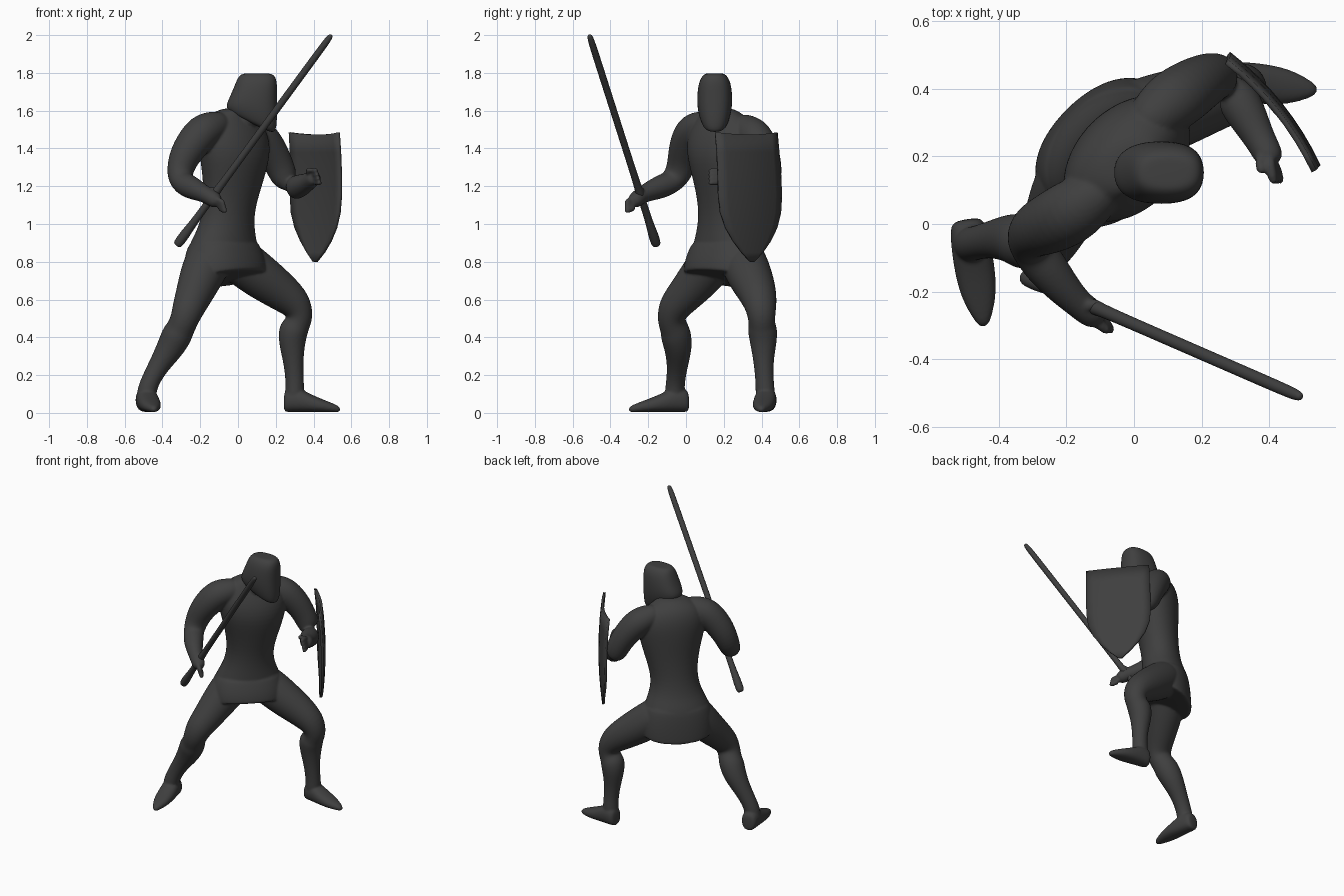
import bpy, bmesh, math
from mathutils import Vector as V

mat = bpy.data.materials.new("dark grey")
mat.diffuse_color = (0.05, 0.05, 0.05, 1)
S = V((0.707, 0.707, 0))      # body's left
F = V((0.707, -0.707, 0))     # body's front
X, Y, Z = V((1, 0, 0)), V((0, 1, 0)), V((0, 0, 1))


def finish(name, bm, sub=2):
    bmesh.ops.recalc_face_normals(bm, faces=bm.faces)
    me = bpy.data.meshes.new(name)
    bm.to_mesh(me)
    bm.free()
    ob = bpy.data.objects.new(name, me)
    bpy.context.collection.objects.link(ob)
    me.materials.append(mat)
    for p in me.polygons:
        p.use_smooth = True
    if sub:
        m = ob.modifiers.new("smooth", 'SUBSURF')
        m.levels = m.render_levels = sub
    return ob


def loft(name, rings, n=12, power=1.0, sub=2):
    """Skin rings given as (centre, axis u, axis v); power < 1 is boxier."""
    bm = bmesh.new()
    loops = []
    for c, u, v in rings:
        loop = []
        for i in range(n):
            a = 2 * math.pi * i / n
            co, si = math.cos(a), math.sin(a)
            co = math.copysign(abs(co) ** power, co)
            si = math.copysign(abs(si) ** power, si)
            loop.append(bm.verts.new(c + u * co + v * si))
        loops.append(loop)
    for a, b in zip(loops, loops[1:]):
        for i in range(n):
            j = (i + 1) % n
            bm.faces.new((a[i], a[j], b[j], b[i]))
    bm.faces.new(loops[0])
    bm.faces.new(loops[-1])
    return finish(name, bm, sub)


def tube(name, pts, n=12):
    """Round limb through points (x, y, z, radius)."""
    cs = [V(p[:3]) for p in pts]
    rings = []
    for i, p in enumerate(pts):
        t = (cs[min(i + 1, len(cs) - 1)] - cs[max(i - 1, 0)]).normalized()
        ref = Y if abs(t.y) < 0.8 else Z
        u = t.cross(ref).normalized()
        rings.append((cs[i], u * p[3] * 1.03, t.cross(u) * p[3] * 1.03))
    return loft(name, rings, n)


parts = []   # fused into one body skin below

# Torso: z, centre x, centre y, half width, half depth
body = [(0.80, -.085, .22, .22, .155), (0.88, -.08, .22, .22, .157), (0.96, -.065, .21, .175, .135),
        (1.07, -.05, .205, .15, .125), (1.22, -.025, .2, .18, .14), (1.36, -.015, .19, .22, .16),
        (1.47, -.025, .195, .23, .148), (1.55, -.035, .195, .185, .115), (1.59, -.03, .185, .12, .085),
        (1.615, -.01, .18, .07, .065)]
parts.append(loft("body", [(V((x, y, z)), S * a, F * b) for z, x, y, a, b in body], 16))

# Short skirt, flaring over the thighs and lower at the back
parts.append(loft("skirt", [(V((-.075, .22, .93)), S * .185, F * .14),
                            (V((-.077, .217, .87)), S * .225, F * .163 + Z * .01),
                            (V((-.072, .212, .78)), S * .25, F * .182 + Z * .035),
                            (V((-.07, .21, .713)), S * .25, F * .188 + Z * .05),
                            (V((-.07, .21, .705)), S * .245, F * .184 + Z * .05)], 16, 0.9))

# Neck and helmet, face turned to +x
parts.append(tube("neck", [(-.01, .18, 1.5, .08), (.04, .165, 1.56, .07), (.07, .155, 1.60, .065)]))
head = [(1.53, .075, .10, .05, -.05), (1.545, .073, .133, .074, -.058), (1.61, .073, .137, .094, -.025),
        (1.68, .083, .125, .095, 0), (1.745, .097, .112, .087, 0), (1.78, .1, .1, .07, 0),
        (1.795, .1, .08, .052, 0), (1.798, .1, .05, .035, 0)]
loft("helmet", [(V((x, .152, z)), X * a + Z * t, Y * b) for z, x, a, b, t in head], 16, 0.8)

# Sword arm
parts.append(tube("right_arm", [
    (-.06, .13, 1.54, .055), (-.12, .08, 1.52, .083), (-.185, .035, 1.495, .098),
    (-.25, .0, 1.415, .092), (-.298, -.02, 1.33, .08), (-.312, -.05, 1.24, .07),
    (-.275, -.11, 1.205, .068), (-.21, -.19, 1.175, .053), (-.16, -.24, 1.15, .042),
    (-.125, -.265, 1.13, .045), (-.10, -.285, 1.105, .03)]))
# Shield arm
parts.append(tube("left_arm", [
    (.01, .27, 1.535, .055), (.06, .32, 1.505, .08), (.115, .365, 1.47, .095),
    (.175, .405, 1.395, .088), (.225, .435, 1.30, .076), (.262, .437, 1.205, .07),
    (.29, .40, 1.185, .07), (.335, .32, 1.205, .06), (.375, .245, 1.225, .045),
    (.40, .20, 1.245, .045), (.41, .175, 1.25, .03)]))
# Fingers of both hands
for i in range(4):
    k = i / 3
    parts.append(tube("right_finger", [(-.13 + .03 * k, -.27, 1.14 - .05 * k, .018),
                                       (-.10 + .02 * k, -.30, 1.125 - .05 * k, .017),
                                       (-.07 + .01 * k, -.322, 1.11 - .045 * k, .013)], 8))
    parts.append(tube("left_finger", [(.40, .2, 1.275 - .05 * k, .018),
                                      (.405 + .02 * k, .155, 1.285 - .065 * k, .017),
                                      (.415 + .02 * k, .115, 1.28 - .065 * k, .013)], 8))
parts.append(tube("right_thumb", [(-.16, -.25, 1.17, .018), (-.12, -.235, 1.185, .017),
                                  (-.09, -.24, 1.18, .013)], 8))
parts.append(tube("left_thumb", [(.38, .22, 1.255, .018), (.37, .17, 1.28, .017),
                                 (.38, .15, 1.295, .013)], 8))

# Sword: one straight shaft, thicker at the pommel
low, tip = V((-.325, -.155, .885)), V((.495, -.512, 2.002))
prof = [(0, .02), (.012, .027), (.06, .027), (.1, .021), (.22, .019), (.25, .025), (.28, .019),
        (.5, .019), (.8, .019), (.95, .019), (.99, .016), (1.0, .008)]
tube("sword", [(*low.lerp(tip, t), r) for t, r in prof], 10)

# Legs, with a greave flaring below each knee
parts.append(tube("left_leg", [
    (-.04, .28, .84, .12), (.03, .31, .79, .125), (.12, .34, .72, .12), (.225, .375, .645, .105),
    (.31, .395, .575, .088), (.33, .4, .51, .073), (.31, .402, .465, .07),
    (.293, .405, .44, .08), (.285, .41, .38, .073), (.292, .41, .28, .054),
    (.30, .415, .18, .048), (.30, .42, .11, .052), (.30, .42, .05, .05)]))
parts.append(tube("right_leg", [
    (-.12, .19, .86, .12), (-.165, .13, .79, .125), (-.2, .07, .71, .115),
    (-.235, -.01, .62, .098), (-.265, -.07, .55, .086), (-.285, -.08, .49, .074),
    (-.305, -.06, .445, .075), (-.325, -.053, .41, .083), (-.36, -.04, .34, .074),
    (-.42, -.045, .25, .055), (-.465, -.055, .17, .05), (-.485, -.06, .11, .053),
    (-.487, -.06, .05, .05)]))


# Pointed shoes
def shoe(name, heel, toe):
    heel, toe = V(heel), V(toe)
    d = (toe - heel).normalized()
    w = V((-d.y, d.x, 0))
    prof = [(0, .035, .05), (.05, .053, .065), (.25, .058, .068), (.45, .06, .05),
            (.7, .054, .034), (.9, .03, .022), (1, .012, .014)]
    parts.append(loft(name, [(heel.lerp(toe, t) + Z * (h + .003), w * a * 1.04, Z * h)
                             for t, a, h in prof], 12, 0.85))


shoe("left_shoe", (.243, .43, 0), (.543, .395, 0))
shoe("right_shoe", (-.495, .015, 0), (-.443, -.305, 0))

# Heater shield, bowed outwards
along, out = V((.625, -.78, 0)), V((.78, .625, 0))
rows = [(1.485, .207), (1.38, .208), (1.26, .211), (1.15, .212), (1.06, .202), (.98, .172),
        (.91, .125), (.85, .07), (.80, .012)]
bm = bmesh.new()
grid = []
for z, w in rows:
    row = []
    for i in range(9):
        t = i / 4 - 1
        u = w * t
        c = V((.418, .33, z)) + along * (u - .03 * (1.48 - z))
        dip = .012 * (1 - t * t) if z > 1.45 else 0
        bow = .025 * (1 - (u / .21) ** 2) - .022 * ((z - 1.15) / .35) ** 2
        row.append(bm.verts.new(c + out * bow - Z * dip))
    grid.append(row)
for a, b in zip(grid, grid[1:]):
    for i in range(8):
        bm.faces.new((a[i], a[i + 1], b[i + 1], b[i]))
shield = finish("shield", bm, 0)
m = shield.modifiers.new("thickness", 'SOLIDIFY')
m.thickness = 0.016
m.offset = 0

# Fuse torso, skirt, limbs and shoes into one continuous skin
for ob in bpy.context.scene.objects:
    ob.select_set(ob in parts)
bpy.context.view_layer.objects.active = parts[0]
bpy.ops.object.convert(target='MESH')
bpy.ops.object.join()
skin = bpy.context.view_layer.objects.active
m = skin.modifiers.new("fuse", 'REMESH')
m.mode = 'VOXEL'
m.voxel_size = 0.007
m.use_smooth_shade = True
m = skin.modifiers.new("blend", 'SMOOTH')
m.factor = 0.5
m.iterations = 4
